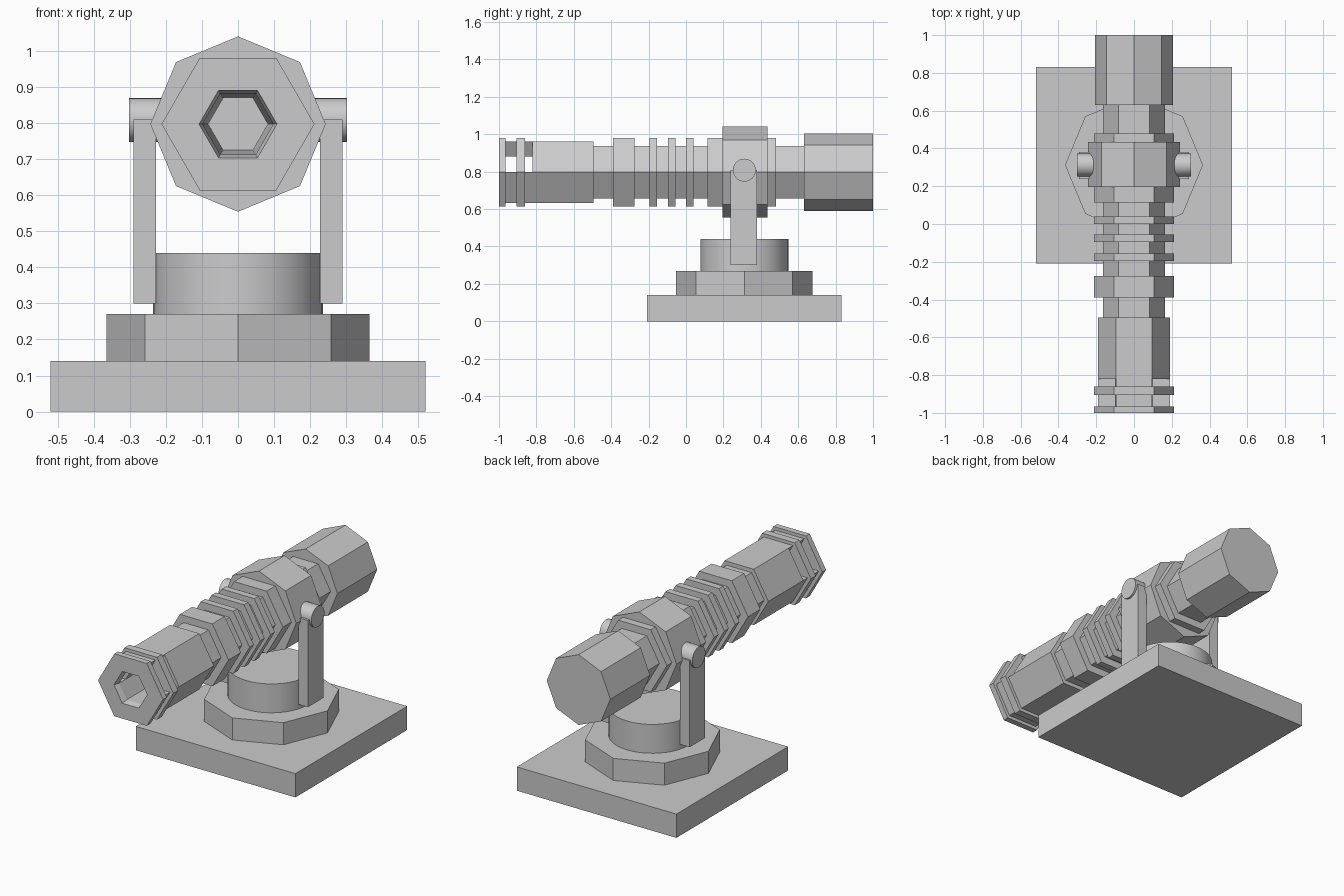
import bpy, bmesh, math

if "Cube" in bpy.data.objects:
    bpy.data.objects.remove(bpy.data.objects["Cube"])

CY, AXIS = 0.312, 0.797   # pivot position along y, barrel axis height


def box(name, lo, hi):
    bpy.ops.mesh.primitive_cube_add(size=1, location=[(a + b) / 2 for a, b in zip(lo, hi)])
    ob = bpy.context.object
    ob.name = name
    ob.scale = [b - a for a, b in zip(lo, hi)]
    bpy.ops.object.transform_apply(location=False, rotation=False)
    return ob


def prism(name, sides, r, depth, loc, rot=(0, 0, 0), smooth=False):
    bpy.ops.mesh.primitive_cylinder_add(vertices=sides, radius=r, depth=depth,
                                        location=loc, rotation=rot)
    ob = bpy.context.object
    ob.name = name
    if smooth:
        bpy.ops.object.shade_smooth_by_angle(angle=math.radians(30))
    return ob


# Stand
box("base_plate", (-0.52, CY - 0.52, 0), (0.52, CY + 0.52, 0.14))
prism("base_step", 8, 0.365, 0.13, (0, CY, 0.205))
prism("turntable", 48, 0.235, 0.17, (0, CY, 0.355), smooth=True)

# Yoke arms and pivot pins
for side, tag in ((-1, "left"), (1, "right")):
    xs = sorted((side * 0.228, side * 0.29))
    box(tag + "_arm", (xs[0], 0.237, 0.30), (xs[1], 0.38, 0.81))
    prism(tag + "_pivot_pin", 32, 0.061, 0.10, (side * 0.252, CY, 0.808),
          (0, math.pi / 2, 0), smooth=True)

# Octagonal collar and rear housing
lie = (math.pi / 2, 0, 0)
prism("collar", 8, 0.243, 0.24, (0, 0.315, AXIS), lie)
prism("rear_housing", 8, 0.207, 0.37, (0, 0.815, AXIS), lie)

# Hexagonal barrel: (start y, radius) of each stepped section
BIG, MID, THIN = 0.212, 0.19, 0.163
sections = [(-1, BIG), (-0.965, MID), (-0.905, BIG), (-0.86, MID), (-0.82, MID),
            (-0.495, THIN), (-0.39, BIG), (-0.275, THIN), (-0.195, BIG),
            (-0.155, THIN), (-0.095, BIG), (-0.055, THIN), (0.0, BIG),
            (0.04, THIN), (0.115, BIG), (0.48, THIN)]
ends = [s[0] for s in sections[1:]] + [0.64]
bore_radius = {-1: 0.108}
VENTS = {1, 3}            # sections with open vents
VENT_SIDES = {0, 2}       # upper right and upper left faces

bm = bmesh.new()


def ring(y, r):
    return [bm.verts.new((r * math.cos(i * math.pi / 3), y,
                          AXIS + r * math.sin(i * math.pi / 3))) for i in range(6)]


def bridge(a, b, skip=()):
    for i in range(6):
        if i not in skip:
            j = (i + 1) % 6
            bm.faces.new((a[i], a[j], b[j], b[i]))


# Bore rings share their stations with the vented sections
bore = [ring(y, bore_radius.get(y, 0.098)) for y, _ in sections[:5]]
bore.append(ring(-0.5, 0.083))
for k in range(5):
    bridge(bore[k], bore[k + 1], VENT_SIDES if k in VENTS else ())
bm.faces.new(bore[-1])

# Outer skin, with vent walls joined through to the bore
last = bore[0]
for k, ((y, r), end) in enumerate(zip(sections, ends)):
    a, b = ring(y, r), ring(end, r)
    bridge(last, a)
    bridge(a, b, VENT_SIDES if k in VENTS else ())
    if k in VENTS:
        p, q = bore[k], bore[k + 1]
        for i in VENT_SIDES:
            outer = (a[i], a[i + 1], b[i + 1], b[i])
            inner = (p[i], p[i + 1], q[i + 1], q[i])
            for n in range(4):
                m = (n + 1) % 4
                bm.faces.new((outer[n], outer[m], inner[m], inner[n]))
    last = b
bm.faces.new(last)
bmesh.ops.remove_doubles(bm, verts=bm.verts, dist=1e-5)
bmesh.ops.recalc_face_normals(bm, faces=bm.faces)
mesh = bpy.data.meshes.new("barrel")
bm.to_mesh(mesh)
bm.free()
bpy.context.collection.objects.link(bpy.data.objects.new("barrel", mesh))
